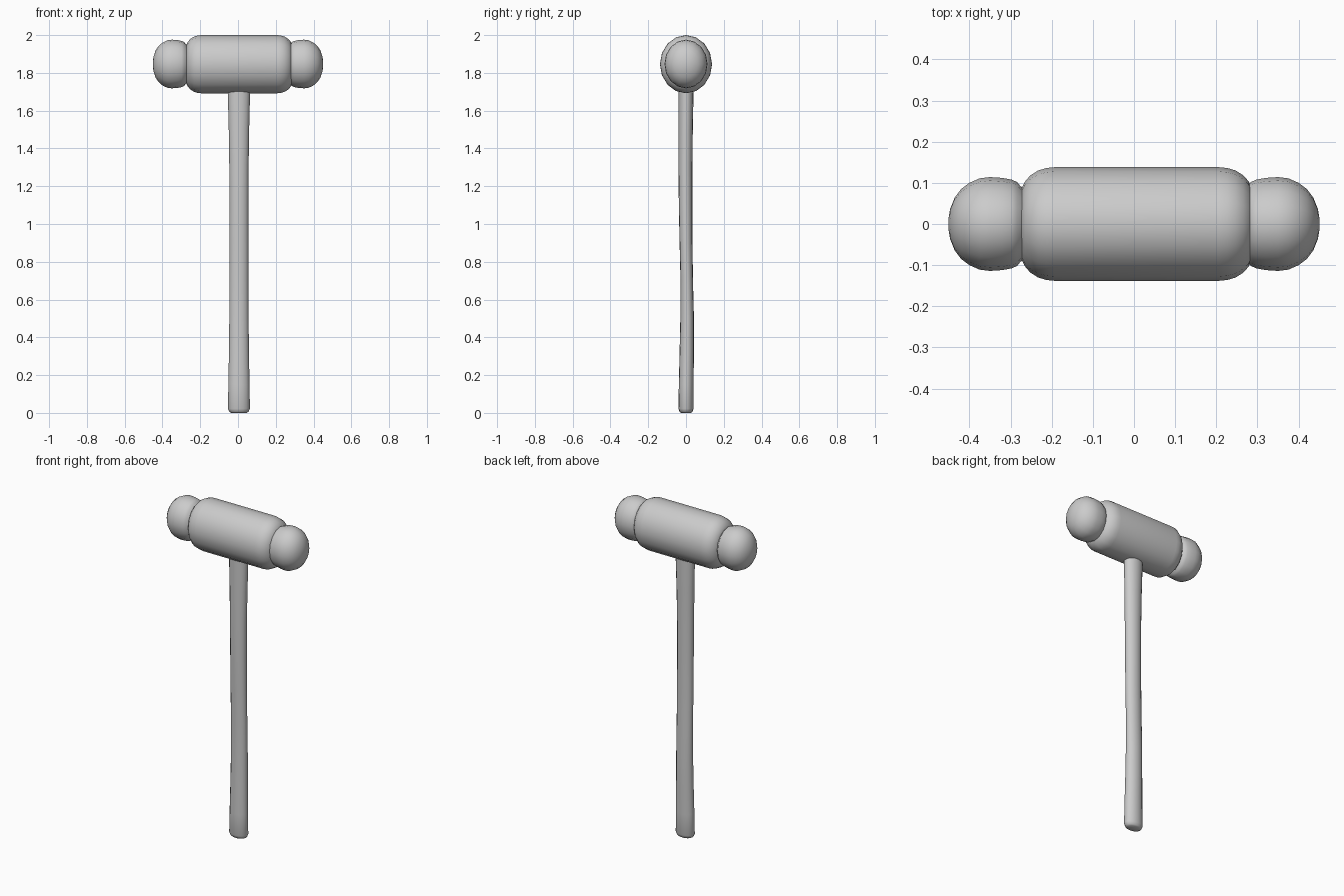
import bpy, bmesh, math
from mathutils import Vector

if "Cube" in bpy.data.objects:
    bpy.data.objects.remove(bpy.data.objects["Cube"])

SIDES = 16


def loft(name, rings, axis):
    """Skin elliptical rings: (centre, radius_a, radius_b), along x or z."""
    bm = bmesh.new()
    loops = []
    for centre, ra, rb in rings:
        loop = []
        for i in range(SIDES):
            a = 2 * math.pi * i / SIDES
            u, v = ra * math.cos(a), rb * math.sin(a)
            offset = Vector((0, u, v)) if axis == 'x' else Vector((u, v, 0))
            loop.append(bm.verts.new(Vector(centre) + offset))
        loops.append(loop)
    for l0, l1 in zip(loops, loops[1:]):
        for i in range(SIDES):
            j = (i + 1) % SIDES
            bm.faces.new((l0[i], l0[j], l1[j], l1[i]))
    bm.faces.new(loops[0])
    bm.faces.new(loops[-1])
    bmesh.ops.recalc_face_normals(bm, faces=bm.faces)
    mesh = bpy.data.meshes.new(name)
    bm.to_mesh(mesh)
    bm.free()
    obj = bpy.data.objects.new(name, mesh)
    bpy.context.collection.objects.link(obj)
    bpy.ops.object.select_all(action='DESELECT')
    obj.select_set(True)
    bpy.context.view_layer.objects.active = obj
    bpy.ops.object.shade_smooth_by_angle(angle=math.radians(45))
    return obj


# Barrel-shaped head with rounded shoulders
HEAD_Z = 1.846
half = [(0.281, 0.085), (0.272, 0.103), (0.259, 0.118),
        (0.240, 0.130), (0.220, 0.136), (0.200, 0.138)]
profile = [(-x, r) for x, r in half] + [(x, r) for x, r in reversed(half)]
loft("head_barrel",
     [((0.007 + x, 0, HEAD_Z), r, r + 0.016) for x, r in profile], 'x')

# Domed striking faces, one at each end
dome = [(0.26, 0.082), (0.276, 0.092), (0.284, 0.102), (0.298, 0.108),
        (0.32, 0.112), (0.35, 0.114), (0.375, 0.111), (0.40, 0.100),
        (0.42, 0.085), (0.436, 0.064), (0.447, 0.036), (0.451, 0.012)]
for side, sign in (("left", -1), ("right", 1)):
    loft("striking_face_" + side,
         [((sign * x, 0, HEAD_Z + 0.001), r, r * 1.13) for x, r in dome], 'x')

# Oval handle with a gentle front-to-back bend: z, y centre, x radius, y radius
handle = [(0.0, 0, 0.040, 0.026), (0.006, 0, 0.051, 0.034),
          (0.022, 0, 0.058, 0.040), (0.15, 0.001, 0.056, 0.039),
          (0.32, 0.004, 0.053, 0.038), (0.50, 0.006, 0.051, 0.036),
          (0.70, 0.004, 0.050, 0.033), (0.90, 0.000, 0.050, 0.034),
          (1.10, -0.002, 0.050, 0.036), (1.30, -0.003, 0.051, 0.037),
          (1.50, -0.002, 0.054, 0.038), (1.70, 0, 0.059, 0.040),
          (1.78, 0, 0.059, 0.040)]
loft("handle", [((0.005, y, z), rx, ry) for z, y, rx, ry in handle], 'z')
